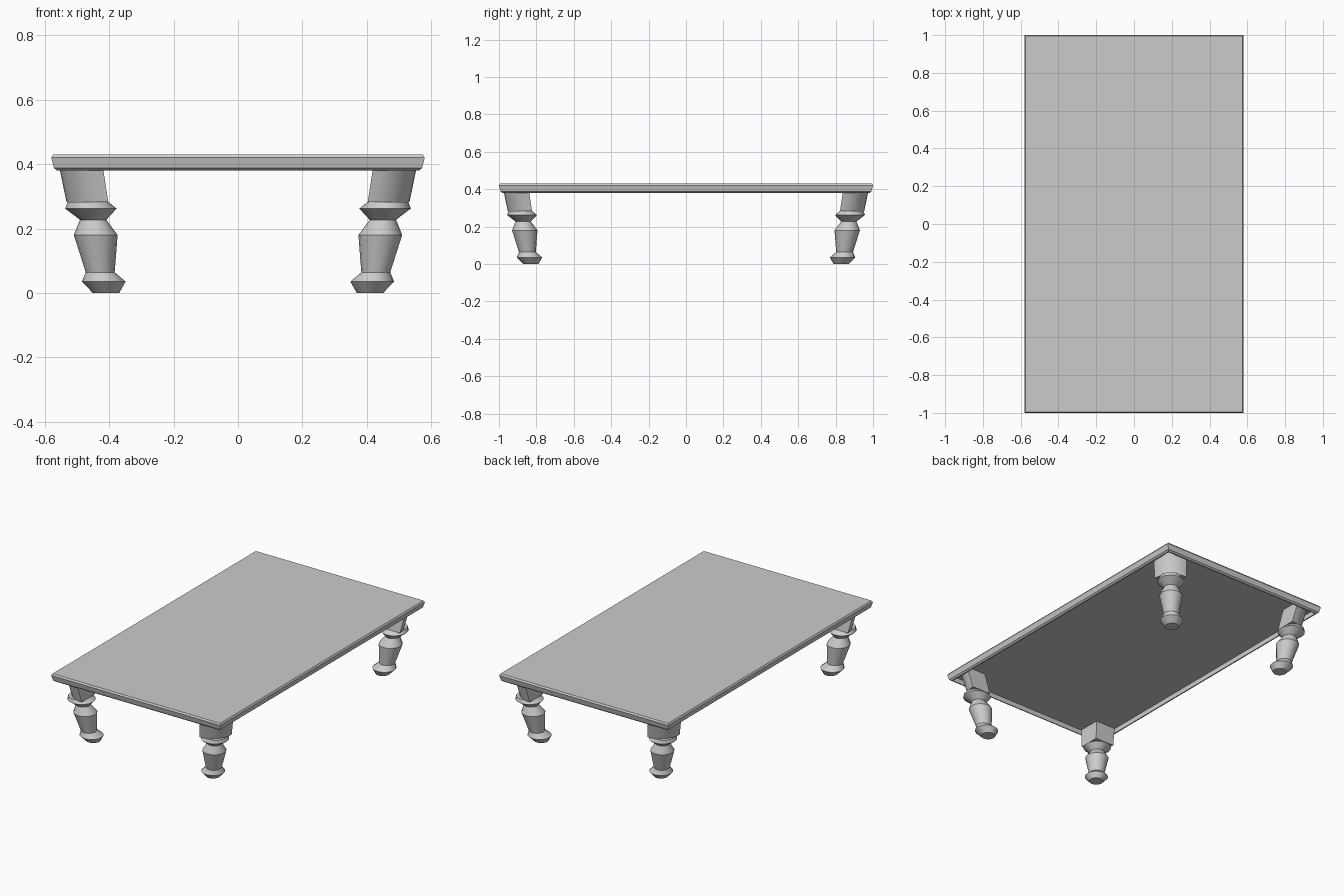
import bpy, bmesh
from math import cos, sin, pi

if "Cube" in bpy.data.objects:
    bpy.data.objects.remove(bpy.data.objects["Cube"])


def loft(name, rings, cap_start=True, cap_end=True):
    """Skin a list of equal-length closed rings."""
    bm = bmesh.new()
    loops = [[bm.verts.new(p) for p in ring] for ring in rings]
    n = len(loops[0])
    for a, b in zip(loops, loops[1:]):
        for i in range(n):
            j = (i + 1) % n
            bm.faces.new((a[i], a[j], b[j], b[i]))
    if cap_start:
        bm.faces.new(loops[0])
    if cap_end:
        bm.faces.new(loops[-1])
    bmesh.ops.recalc_face_normals(bm, faces=bm.faces)
    mesh = bpy.data.meshes.new(name)
    bm.to_mesh(mesh)
    bm.free()
    obj = bpy.data.objects.new(name, mesh)
    bpy.context.collection.objects.link(obj)
    return obj


def smooth(obj, angle):
    bpy.ops.object.select_all(action='DESELECT')
    obj.select_set(True)
    bpy.context.view_layer.objects.active = obj
    bpy.ops.object.shade_smooth_by_angle(angle=angle)


# Table top: moulded edge with a recessed underside (inset, z)
edge = [(0.006, 0.43), (0.0, 0.42), (0.008, 0.388), (0.018, 0.38),
        (0.024, 0.38), (0.018, 0.415)]
loft("table_top", [[(sx * (0.58 - d), sy * (1 - d), z)
                    for sx, sy in ((-1, -1), (1, -1), (1, 1), (-1, 1))]
                   for d, z in edge])

# Turned leg profile: (z, radius, axis x); the axis leans along the diagonal
turning = [(0.283, 0.063, 0.466), (0.262, 0.08, 0.457), (0.227, 0.041, 0.45),
           (0.18, 0.068, 0.442), (0.064, 0.045, 0.428),
           (0.035, 0.068, 0.417), (0.0, 0.041, 0.41)]
# Leg block: quarter-round section (z, inner corner x, radius)
block = [(0.415, 0.424, 0.137), (0.38, 0.418, 0.135), (0.283, 0.403, 0.13)]
SIDES, ARC = 16, 8
Y_SHIFT = 0.42

for end, sy in (("front", -1), ("back", 1)):
    for side, sx in (("left", -1), ("right", 1)):
        rings = [[(sx * (c + r * cos(2 * pi * i / SIDES)),
                   sy * (c + Y_SHIFT + r * sin(2 * pi * i / SIDES)), z)
                  for i in range(SIDES)] for z, r, c in turning]
        smooth(loft(f"{end}_{side}_turned_leg", rings), pi / 6)

        rings = [[(sx * c, sy * (c + Y_SHIFT), z)] +
                 [(sx * (c + r * cos(pi / 2 * i / ARC)),
                   sy * (c + Y_SHIFT + r * sin(pi / 2 * i / ARC)), z)
                  for i in range(ARC + 1)] for z, c, r in block]
        smooth(loft(f"{end}_{side}_leg_block", rings), pi / 6)
